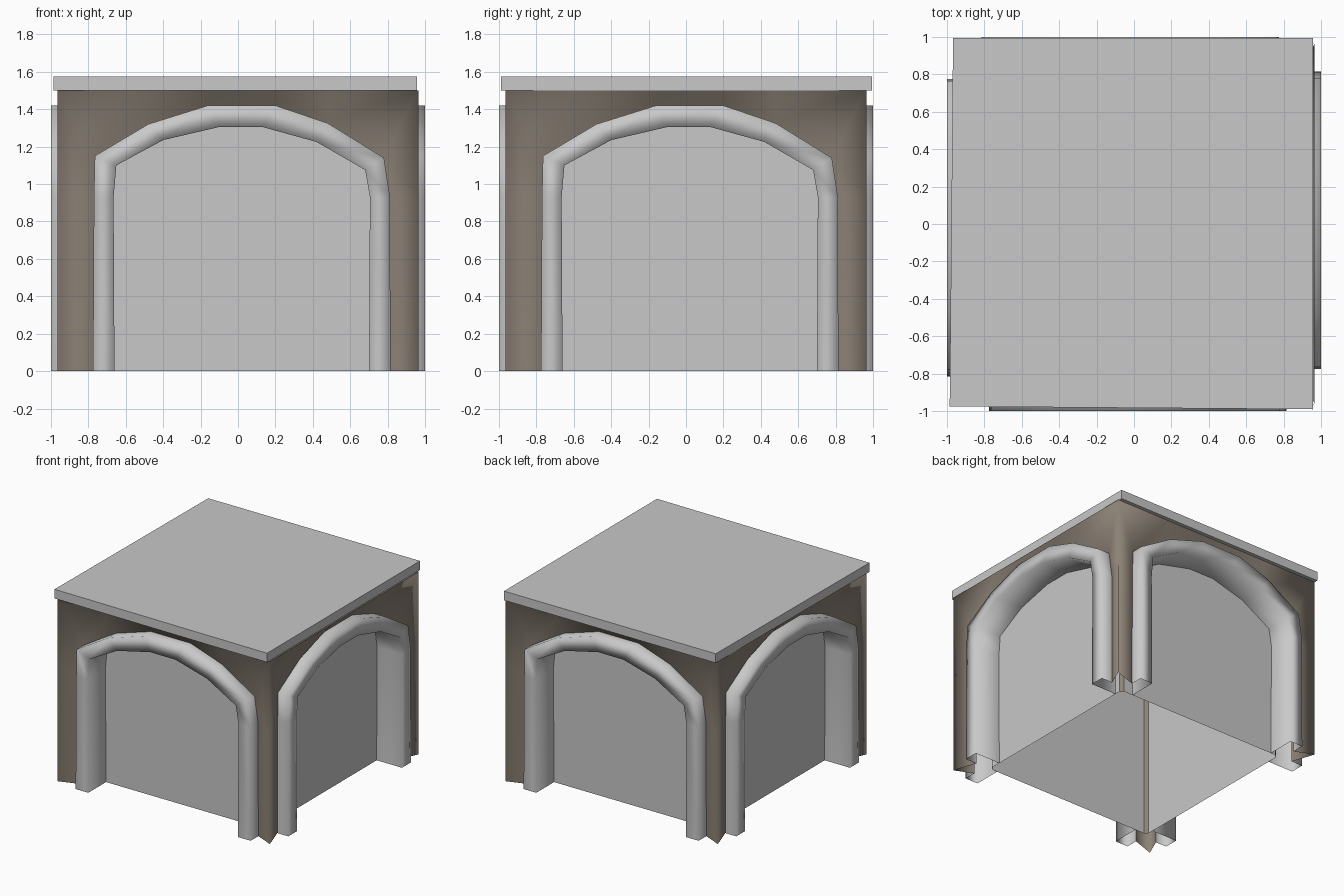
import bpy, bmesh, math
from mathutils import Matrix

if "Cube" in bpy.data.objects:
    bpy.data.objects.remove(bpy.data.objects["Cube"])


def material(name, rgb):
    m = bpy.data.materials.new(name)
    m.diffuse_color = (*rgb, 1)
    m.use_nodes = True
    m.node_tree.nodes["Principled BSDF"].inputs["Base Color"].default_value = m.diffuse_color
    return m


STONE = material("pale grey stone", (0.58, 0.58, 0.58))
BROWN = material("warm brown wall", (0.26, 0.22, 0.18))


def finish(bm, name, mat, smooth):
    bmesh.ops.remove_doubles(bm, verts=bm.verts, dist=0.0005)
    me = bpy.data.meshes.new(name)
    bm.to_mesh(me)
    bm.free()
    me.materials.append(mat)
    for p in me.polygons:
        p.use_smooth = smooth
    ob = bpy.data.objects.new(name, me)
    bpy.context.collection.objects.link(ob)
    return ob


def four_sides(name, rows, mat, smooth):
    """Skin consecutive rows (outer to inner) of points, repeated on all four sides."""
    bm = bmesh.new()
    for k in range(4):
        rot = Matrix.Rotation(k * math.pi / 2, 4, 'Z')
        vs = [[bm.verts.new(rot @ Matrix.Translation(p).to_translation()) for p in r]
              for r in rows]
        for a, b in zip(vs, vs[1:]):
            for i in range(len(a) - 1):
                bm.faces.new((b[i], b[i + 1], a[i + 1], a[i]))
    return finish(bm, name, mat, smooth)


def at_depth(profile, d):
    return [(x, -d, z) for x, z in profile]


# Arch outlines as (x, z), running from left foot over the top to right foot
outer = [(-.775, 0), (-.77, .93), (-.765, 1.15), (-.48, 1.32), (-.16, 1.42),
         (.20, 1.42), (.48, 1.325), (.78, 1.14), (.812, .93), (.815, 0)]
inner = [(-.66, 0), (-.665, .93), (-.65, 1.10), (-.40, 1.235), (-.10, 1.305),
         (.13, 1.305), (.42, 1.225), (.68, 1.075), (.705, .93), (.70, 0)]
W, H = .965, 1.50
rect = [(-W, 0), (-W, .93), (-W, H), (-.48, H), (-.16, H),
        (.20, H), (.48, H), (W, H), (W, .93), (W, 0)]

# Brown corner columns and spandrels, dipping slightly toward the arches
four_sides("corner_walls", [at_depth(rect, W), at_depth(outer, .90)], BROWN, True)

# Stone arch frames with the reveal running back to the panels
four_sides("arch_frames", [at_depth(outer, .90), at_depth(outer, 1.0),
                           at_depth(inner, 1.0), at_depth(inner, .77)], STONE, True)

# Recessed panels closing the arches
four_sides("recessed_panels", [[(-.745, -.77, 1.42), (.745, -.77, 1.42)],
                               [(-.745, -.77, 0), (.745, -.77, 0)]], STONE, False)

# Narrow strips joining the panels at the inside corners
four_sides("corner_strips", [[(.745, -.77, 1.42), (.77, -.745, 1.42)],
                             [(.745, -.77, 0), (.77, -.745, 0)]], BROWN, False)

# Slightly irregular roof slab
bm = bmesh.new()
plan = [(-.985, -.975), (.957, -.99), (.957, .995), (-.967, .995)]
base = bm.faces.new([bm.verts.new((x, y, 1.50)) for x, y in plan])
top = bmesh.ops.extrude_face_region(bm, geom=[base], use_keep_orig=True)
bmesh.ops.translate(bm, vec=(0, 0, .075),
                    verts=[v for v in top["geom"] if isinstance(v, bmesh.types.BMVert)])
bmesh.ops.recalc_face_normals(bm, faces=bm.faces)
finish(bm, "roof_slab", STONE, False)
